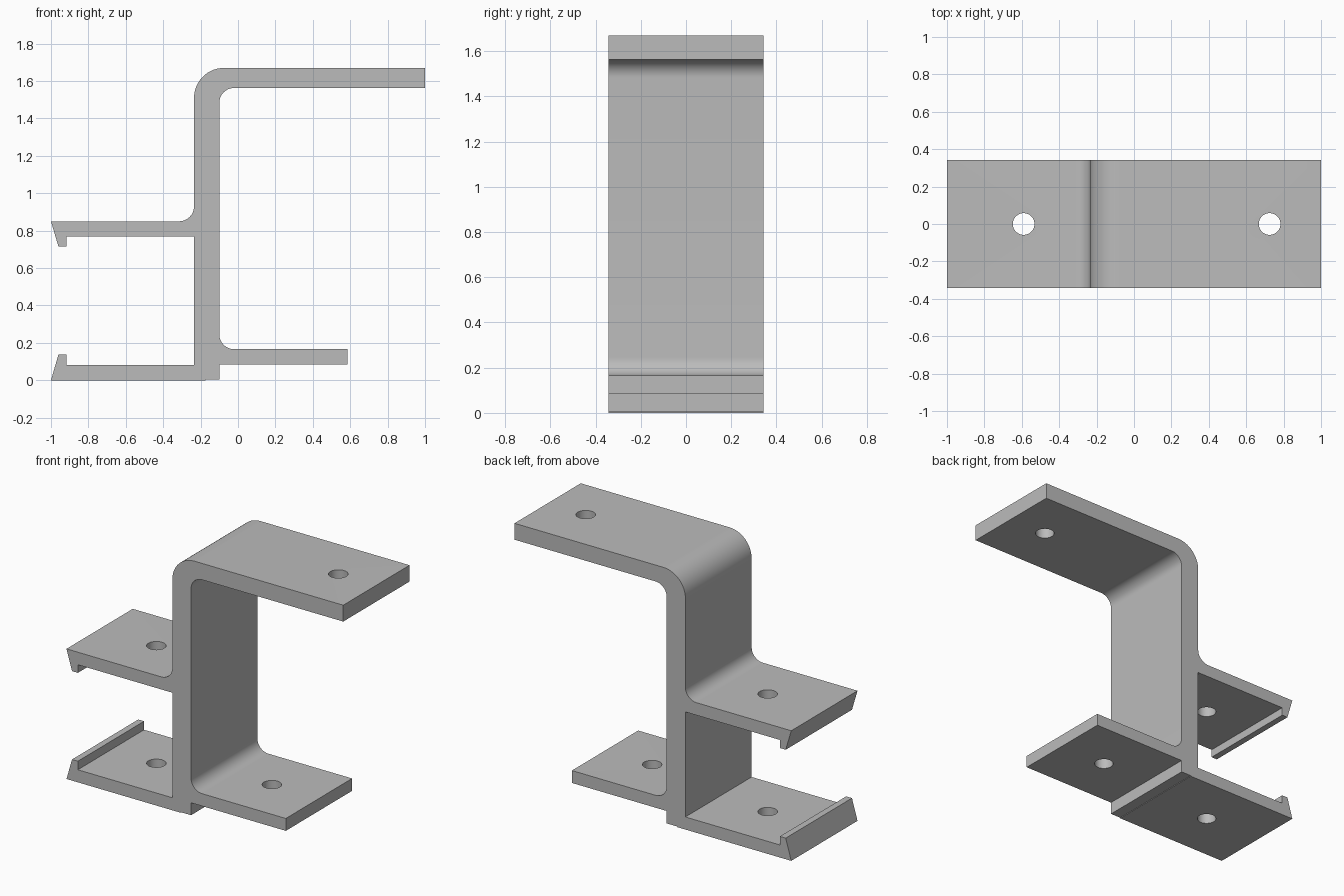
import bpy, bmesh, math
from mathutils import Vector

cube = bpy.data.objects.get("Cube")
if cube:
    bpy.data.objects.remove(cube, do_unlink=True)

HALF_DEPTH = 0.342

grey = bpy.data.materials.new("plain grey")
grey.use_nodes = True
grey.diffuse_color = (0.5, 0.5, 0.5, 1)
grey.node_tree.nodes["Principled BSDF"].inputs["Base Color"].default_value = (0.5, 0.5, 0.5, 1)


def fillet(prev, corner, nxt, radius, steps=14):
    """Arc points rounding a right-angled corner."""
    p, c, n = Vector(prev), Vector(corner), Vector(nxt)
    a, b = (p - c).normalized(), (n - c).normalized()
    centre = c + (a + b) * radius
    arc = []
    for i in range(steps + 1):
        t = math.pi / 2 * i / steps
        arc.append(centre - b * radius * math.cos(t) - a * radius * math.sin(t))
    return arc


# Side outline: x, z, corner radius
outline = [
    (-1, 0, 0), (-0.175, 0, 0), (-0.175, 0.004, 0), (-0.1, 0.004, 0),
    # lower flange
    (-0.1, 0.085, 0), (0.585, 0.085, 0), (0.585, 0.166, 0), (-0.1, 0.166, 0.08),
    # upper flange
    (-0.1, 1.563, 0.08), (1, 1.563, 0), (1, 1.67, 0), (-0.235, 1.67, 0.16),
    # upper clip arm
    (-0.235, 0.85, 0.08), (-1, 0.85, 0), (-0.96, 0.715, 0), (-0.918, 0.715, 0),
    (-0.918, 0.768, 0), (-0.235, 0.768, 0),
    # lower clip arm
    (-0.235, 0.082, 0), (-0.918, 0.082, 0), (-0.918, 0.138, 0), (-0.96, 0.138, 0),
]
points = []
for i, (x, z, r) in enumerate(outline):
    if r:
        points += fillet(outline[i - 1][:2], (x, z), outline[i + 1][:2], r)
    else:
        points.append(Vector((x, z)))

# Extrude the outline through the depth
bm = bmesh.new()
face = bm.faces.new([bm.verts.new((p.x, -HALF_DEPTH, p.y)) for p in points])
moved = bmesh.ops.extrude_face_region(bm, geom=[face])["geom"]
bmesh.ops.translate(bm, vec=(0, 2 * HALF_DEPTH, 0),
                    verts=[v for v in moved if isinstance(v, bmesh.types.BMVert)])
bmesh.ops.recalc_face_normals(bm, faces=bm.faces)
mesh = bpy.data.meshes.new("bracket")
bm.to_mesh(mesh)
bm.free()
mesh.materials.append(grey)
bracket = bpy.data.objects.new("bracket", mesh)
bpy.context.collection.objects.link(bracket)

# Screw holes: x, centre height, cutter height
cutters = []
for x, z, height in [(-0.59, 0.42, 1.2), (0.245, 0.12, 0.4), (0.725, 1.61, 0.4)]:
    bpy.ops.mesh.primitive_cylinder_add(vertices=48, radius=0.058, depth=height, location=(x, 0, z))
    cutter = bpy.context.object
    cutter.name = "hole_cutter"
    cutter.hide_render = True
    cutter.data.materials.append(grey)
    cut = bracket.modifiers.new("hole", "BOOLEAN")
    cut.operation = "DIFFERENCE"
    cut.solver = "EXACT"
    cut.object = cutter
    cutters.append(cutter)

# Apply the cuts, then drop the cutters
bpy.ops.object.select_all(action="DESELECT")
bracket.select_set(True)
bpy.context.view_layer.objects.active = bracket
for name in [m.name for m in bracket.modifiers]:
    bpy.ops.object.modifier_apply(modifier=name)
for cutter in cutters:
    bpy.data.objects.remove(cutter, do_unlink=True)
bpy.ops.object.shade_smooth_by_angle(angle=math.radians(30))
